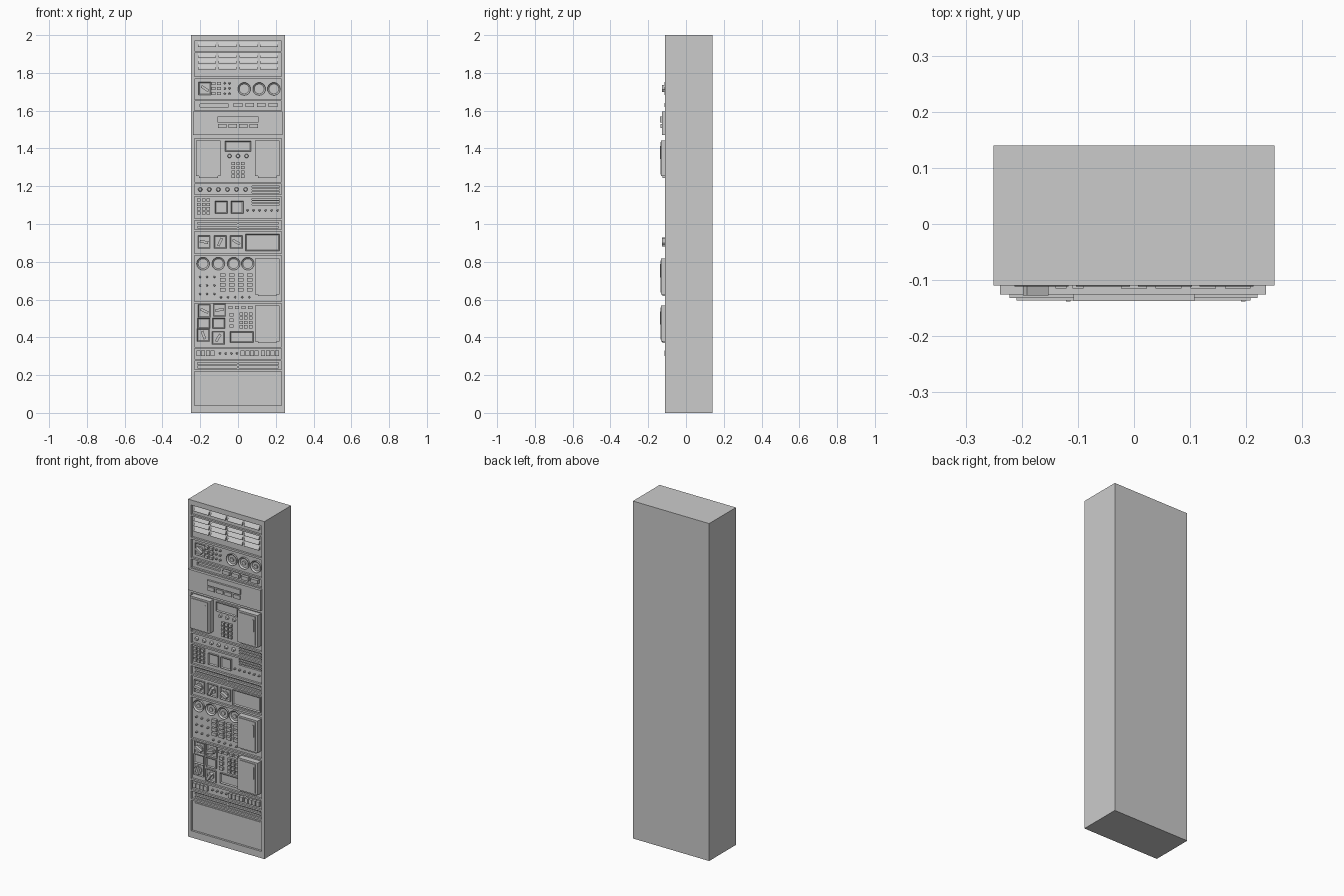
import bpy, bmesh, math
from mathutils import Matrix, Vector

if "Cube" in bpy.data.objects:
    bpy.data.objects.remove(bpy.data.objects["Cube"])

FLOOR = -0.098   # recessed panel surface
FRONT = -0.11    # cabinet front plane
parts = {}       # part name -> bmesh collecting every copy of that part


def mesh(name):
    return parts.setdefault(name, bmesh.new()) if name not in parts else parts[name]


def box(name, x, z, w, h, front, back=FLOOR + 0.002, angle=0, inset=0, depth=0.005):
    """Box centred on (x, z); optional sunken front face."""
    bm = mesh(name)
    m = (Matrix.Translation((x, (front + back) / 2, z)) @ Matrix.Rotation(angle, 4, 'Y')
         @ Matrix.Diagonal((w, back - front, h, 1)))
    verts = bmesh.ops.create_cube(bm, size=1, matrix=m)['verts']
    if inset:
        sink(bm, verts, inset, depth)


def disc(name, x, z, r, front, sides=16, r2=None, inset=0, depth=0.005):
    bm = mesh(name)
    back = FLOOR + 0.002
    m = Matrix.Translation((x, (front + back) / 2, z)) @ Matrix.Rotation(math.pi / 2, 4, 'X')
    verts = bmesh.ops.create_cone(bm, cap_ends=True, segments=sides, radius1=r, radius2=r2 or r,
                                  depth=back - front, matrix=m)['verts']
    if inset:
        sink(bm, verts, inset, depth)


def sink(bm, verts, inset, depth):
    bm.normal_update()
    face = min({f for v in verts for f in v.link_faces}, key=lambda f: f.calc_center_median().y)
    bmesh.ops.inset_region(bm, faces=[face], thickness=inset)
    bmesh.ops.translate(bm, verts=face.verts, vec=Vector((0, depth, 0)))


def grid(name, xs, zs, w, h, front):
    for x in xs:
        for z in zs:
            box(name, x, z, w, h, front)


def span(a, b, n):
    return [a + (b - a) * i / (n - 1) for i in range(n)]


def dots(xs, zs):
    for x in xs:
        for z in zs:
            disc("indicator_lights", x, z, 0.006, -0.1115, 8, 0.004)


def dial(x, z):
    disc("round_dials", x, z, 0.034, -0.109, 24, inset=0.008, depth=0.008)
    disc("dial_hubs", x, z, 0.012, -0.108, 12)


def toggle(x, z, deg):
    box("switch_plates", x, z, 0.066, 0.07, -0.107, inset=0.007)
    disc("switch_bases", x, z, 0.02, -0.109, 12)
    box("switch_levers", x, z, 0.045, 0.014, -0.127, angle=math.radians(deg))


def gauge(x, z, w=0.066, h=0.066):
    box("screen_frames", x, z, w, h, -0.108, inset=0.008)


def keypad(x, z, w=0.075, h=0.09):
    grid("keypad_keys", [x - w / 3, x, x + w / 3], span(z - h * .38, z + h * .38, 4),
         w / 3 - 0.007, h / 4 - 0.006, -0.112)


def louvre(x, z):
    """Wedge whose lower lip stands at the cabinet front."""
    bm = mesh("vent_louvres")
    sec = [(-0.111, z - 0.004), (-0.111, z), (FLOOR + .001, z + 0.022), (FLOOR + .001, z - 0.004)]
    ends = [[bm.verts.new((x + s * 0.048, y, zz)) for y, zz in sec] for s in (-1, 1)]
    bm.faces.new(ends[0])
    bm.faces.new(ends[1][::-1])
    for i in range(4):
        j = (i + 1) % 4
        bm.faces.new((ends[0][j], ends[0][i], ends[1][i], ends[1][j]))


def door(x, z):
    box("access_doors", x, z, 0.13, 0.19, -0.132)
    box("door_faces", x, z, 0.105, 0.17, -0.136, -0.131)
    box("door_handles", x + 0.04, z + 0.03, 0.008, 0.07, -0.138, -0.135)
    box("door_lips", x, z - 0.099, 0.1, 0.01, -0.125)


# Cabinet with recessed rack bays
box("cabinet", 0, 1, 0.5, 2, FRONT, 0.14)
bays = [(1.915, 1.97), (1.78, 1.905), (1.66, 1.768), (1.602, 1.65), (1.222, 1.452), (1.155, 1.212),
        (1.03, 1.145), (0.97, 1.018), (0.845, 0.96), (0.59, 0.833), (0.35, 0.58), (0.285, 0.34),
        (0.23, 0.275), (0.04, 0.22)]
for z0, z1 in bays:
    box("bay_cutter", 0, (z0 + z1) / 2, 0.46, z1 - z0, -0.15, FLOOR)

# Grooves cut into the bay floors
grooves = [(-0.125, 1.628, 0.15, 0.016)]
grooves += [(0.147, z, 0.145, 0.007) for z in (1.168, 1.183, 1.198, 1.103, 1.117, 1.131)]
grooves += [(x, z, 0.21, 0.01) for x in (-0.11, 0.11) for z in (0.983, 1.004, 0.242, 0.262)]
for x, z, w, h in grooves:
    box("groove_cutter", x, z, w, h, -0.15, FLOOR + 0.012)

# Vent rows
for x in (-0.165, -0.055, 0.055, 0.165):
    for z in (1.95, 1.885, 1.855, 1.823):
        louvre(x, z - 0.008 if z > 1.9 else z)

# Dial bay and button strip
toggle(-0.175, 1.717, 32)
grid("push_buttons", [-0.13, -0.1], span(1.69, 1.745, 3), 0.02, 0.016, -0.115)
dots([-0.07, -0.045], span(1.69, 1.745, 3))
for x in (0.033, 0.112, 0.19):
    dial(x, 1.715)
grid("push_buttons", span(0, 0.185, 4), [1.63], 0.046, 0.022, -0.115)

# Raised drawer panel with pull
box("drawer_panel", -0.002, 1.533, 0.474, 0.124, -0.126)
box("drawer_pull", 0, 1.553, 0.215, 0.03, -0.137, -0.125)
grid("push_buttons", span(-0.084, 0.084, 4), [1.518], 0.044, 0.022, -0.134)

# Two-door bay
door(-0.157, 1.348)
door(0.155, 1.348)
gauge(0.0, 1.412, 0.14, 0.055)
for x in (-0.045, 0, 0.045):
    disc("small_knobs", x, 1.36, 0.011, -0.11, 12, 0.008)
keypad(0, 1.287)

# Knob strip
for x in span(-0.2, 0.04, 6):
    disc("small_knobs", x, 1.183, 0.012, -0.11, 12, 0.008)

# Keypad and meter bay
keypad(-0.182, 1.092)
gauge(-0.088, 1.088)
gauge(-0.005, 1.088)
dots(span(0.05, 0.21, 6), [1.072])

# Lever bay with screen
for x, a in ((-0.18, 8), (-0.095, -65), (-0.01, 30)):
    toggle(x, 0.905, a)
gauge(0.13, 0.903, 0.18, 0.09)

# Dial and button bay
for x in (-0.185, -0.104, -0.023, 0.052):
    dial(x, 0.79)
dots([-0.2, -0.165, -0.125], [0.63, 0.675, 0.72])
grid("push_buttons", span(-0.08, 0.063, 4), span(0.652, 0.73, 4), 0.03, 0.018, -0.114)
dots(span(-0.09, 0.06, 5), [0.612])
door(0.155, 0.723)

# Mixed control bay
for x, z, a in ((-0.178, 0.54, 25), (-0.098, 0.545, -10), (-0.183, 0.412, 70), (-0.105, 0.397, -58)):
    toggle(x, z, a)
gauge(-0.182, 0.474, 0.066, 0.055)
gauge(-0.102, 0.474, 0.066, 0.055)
grid("push_buttons", span(-0.04, 0.065, 4), [0.558], 0.022, 0.016, -0.113)
grid("push_buttons", [-0.035], [0.46, 0.49, 0.52], 0.022, 0.018, -0.113)
keypad(0.042, 0.49)
gauge(0.02, 0.402, 0.125, 0.06)
door(0.155, 0.473)

# Lower button strip
for x in (-0.172, 0.062, 0.17):
    grid("push_buttons", span(x - 0.037, x + 0.037, 4), [0.315], 0.021, 0.028, -0.114)
dots(span(-0.095, -0.005, 4), [0.315])

# Blank base panel
box("base_panel", 0, 0.13, 0.435, 0.155, -0.102)

# Turn every part into an object
objs = {}
for name, bm in parts.items():
    bmesh.ops.recalc_face_normals(bm, faces=bm.faces)
    me = bpy.data.meshes.new(name)
    bm.to_mesh(me)
    bm.free()
    objs[name] = bpy.data.objects.new(name, me)
    bpy.context.collection.objects.link(objs[name])

# Cut bays, then grooves
cab = objs["cabinet"]
bpy.context.view_layer.objects.active = cab
for name in ("bay_cutter", "groove_cutter"):
    mod = cab.modifiers.new(name, 'BOOLEAN')
    mod.object = objs[name]
    mod.solver = 'EXACT'
    objs[name].hide_render = True
    bpy.ops.object.modifier_apply(modifier=mod.name)
    bpy.data.objects.remove(objs[name])
